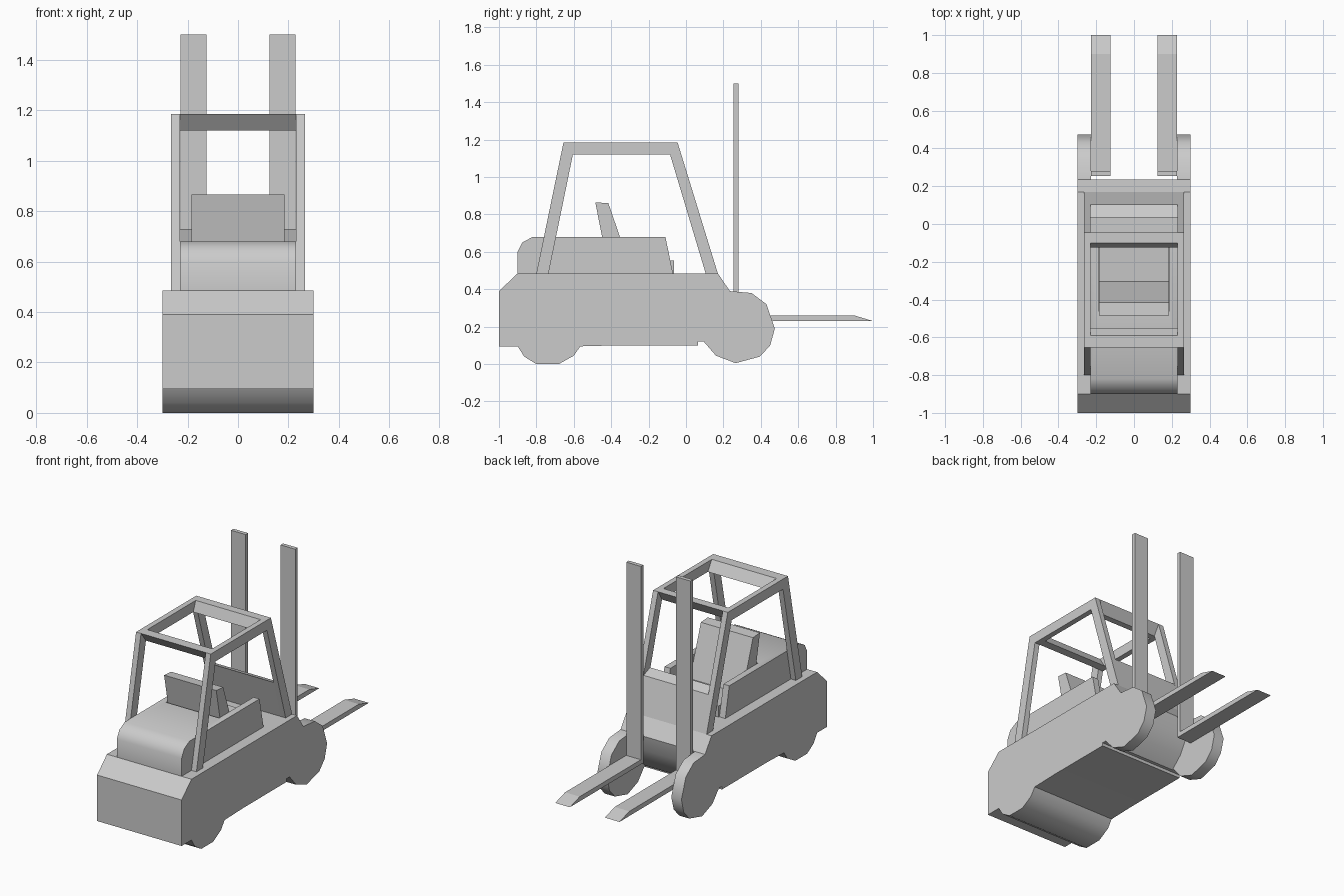
import bpy, bmesh, math

if "Cube" in bpy.data.objects:
    bpy.data.objects.remove(bpy.data.objects["Cube"])


def prism(name, profile, x0, x1, mirror=False):
    """Extrude a (y, z) profile from x0 to x1, optionally mirrored across x = 0."""
    bm = bmesh.new()
    face = bm.faces.new([bm.verts.new((x0, y, z)) for y, z in profile])
    ext = bmesh.ops.extrude_face_region(bm, geom=[face])
    verts = [g for g in ext["geom"] if isinstance(g, bmesh.types.BMVert)]
    bmesh.ops.translate(bm, verts=verts, vec=(x1 - x0, 0, 0))
    bmesh.ops.recalc_face_normals(bm, faces=bm.faces)
    mesh = bpy.data.meshes.new(name)
    bm.to_mesh(mesh)
    bm.free()
    obj = bpy.data.objects.new(name, mesh)
    bpy.context.collection.objects.link(obj)
    if mirror:
        mod = obj.modifiers.new("mirror", 'MIRROR')
        mod.use_axis[0] = True
    return obj


def cut(obj, cutter):
    mod = obj.modifiers.new("cut", 'BOOLEAN')
    mod.operation = 'DIFFERENCE'
    mod.solver = 'EXACT'
    mod.object = cutter
    activate(obj)
    bpy.ops.object.modifier_apply(modifier=mod.name)
    bpy.data.objects.remove(cutter)


def activate(obj):
    bpy.ops.object.select_all(action='DESELECT')
    obj.select_set(True)
    bpy.context.view_layer.objects.active = obj


def smooth(obj):
    activate(obj)
    bpy.ops.object.shade_smooth_by_angle(angle=math.radians(40))


# Chassis with the wheel outlines
body = prism("chassis", [
    (-1, .095), (-1, .39), (-.9, .485), (.17, .485), (.235, .39),
    (.35, .38), (.43, .32), (.475, .19), (.45, .1), (.395, .04),
    (.265, .005), (.16, .045), (.095, .12), (.065, .12), (.065, .1),
    (-.38, .1), (-.565, .095), (-.6, .045), (-.68, 0), (-.8, 0),
    (-.865, .04), (-.9, .095)], -.3, .3)
# Space between the front wheels
cut(body, prism("wheel_gap", [
    (.235, .6), (.235, .39), (.215, .29), (.16, .19), (.065, .1),
    (.065, -.1), (.6, -.1), (.6, .6)], -.228, .228))
smooth(body)

# Engine cover with armrests around the seat bay
cover = prism("engine_cover", [
    (-.9, .485), (-.9, .6), (-.875, .65), (-.82, .68),
    (-.11, .68), (-.07, .485)], -.23, .23)
cut(cover, prism("seat_bay", [
    (-.46, .4), (-.46, .8), (.1, .8), (.1, .4)], -.188, .188))
smooth(cover)

# Seat
prism("seat", [
    (-.41, .485), (-.485, .865), (-.415, .86), (-.305, .54),
    (-.065, .555), (-.065, .485)], -.185, .185)

# Dashboard between the front posts
prism("dashboard", [
    (.17, .485), (.102, .705), (.035, .73), (.105, .485)], -.23, .23)

# Overhead guard: side frames and roof crossbars
prism("guard_side_frames", [
    (-.8, .485), (-.655, 1.185), (-.045, 1.185), (.17, .485),
    (.105, .485), (-.085, 1.12), (-.605, 1.12), (-.735, .485)],
    .23, .265, mirror=True)
prism("roof_front_bar", [
    (-.045, 1.185), (-.1, 1.185), (-.125, 1.12), (-.085, 1.12)], -.23, .23)
prism("roof_rear_bar", [
    (-.655, 1.185), (-.59, 1.185), (-.55, 1.12), (-.605, 1.12)], -.23, .23)

# Masts with forks
prism("mast_and_fork", [
    (.255, .23), (.255, 1.5), (.28, 1.5), (.28, .26),
    (.9, .26), (1, .23)], .124, .228, mirror=True)
